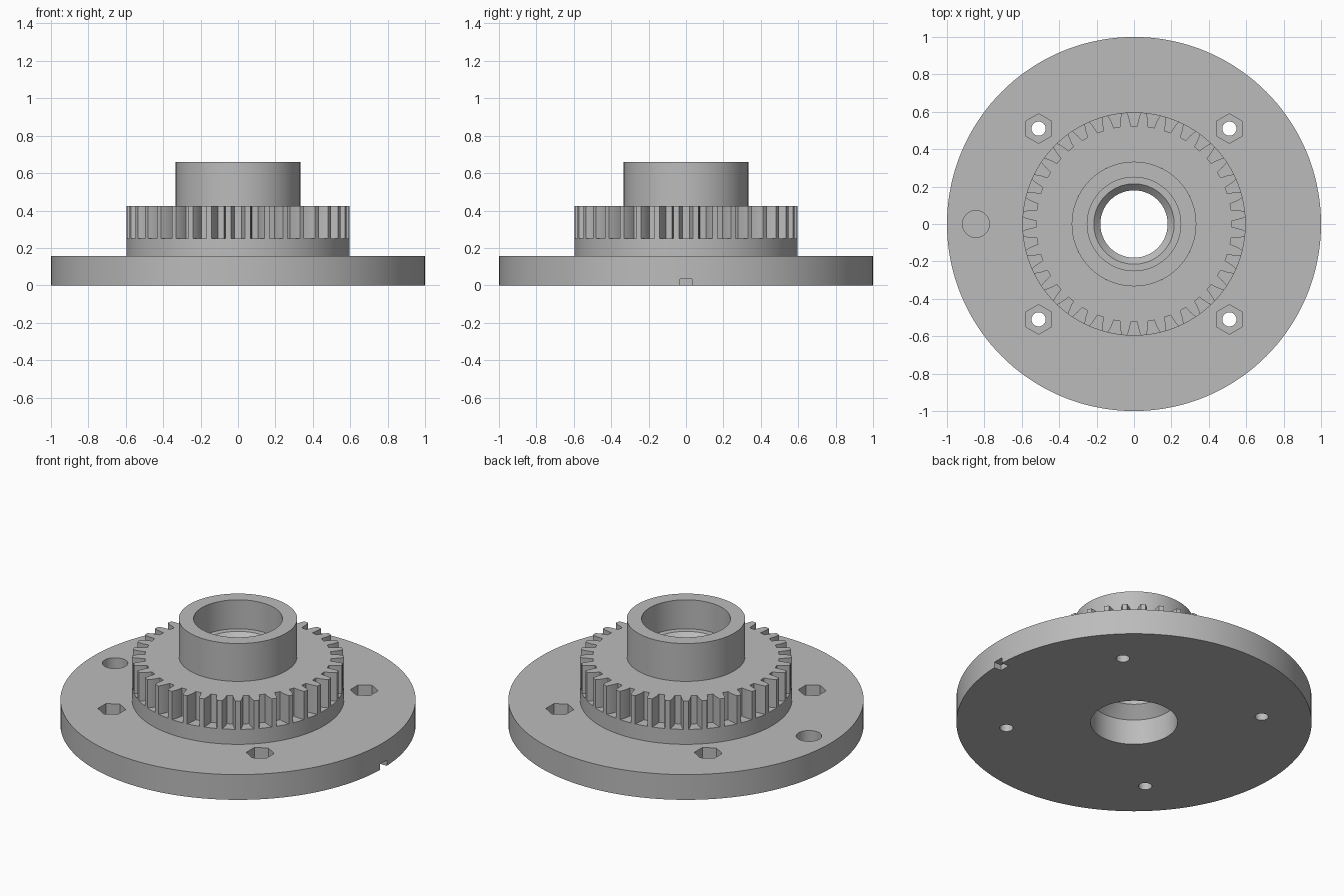
import bpy, bmesh
from math import sin, cos, pi, radians

cube = bpy.data.objects.get("Cube")
if cube:
    bpy.data.objects.remove(cube, do_unlink=True)

grey = bpy.data.materials.new("plain_grey")
grey.use_nodes = True
colour = (0.5, 0.5, 0.5, 1)
grey.diffuse_color = colour
grey.node_tree.nodes["Principled BSDF"].inputs["Base Color"].default_value = colour


def finish(name, bm):
    bmesh.ops.recalc_face_normals(bm, faces=bm.faces)
    mesh = bpy.data.meshes.new(name)
    bm.to_mesh(mesh)
    bm.free()
    obj = bpy.data.objects.new(name, mesh)
    bpy.context.collection.objects.link(obj)
    mesh.materials.append(grey)
    return obj


def activate(obj):
    bpy.ops.object.select_all(action='DESELECT')
    obj.select_set(True)
    bpy.context.view_layer.objects.active = obj


def lathe(name, profile, segments=144):
    """Revolve a closed (radius, height) profile around z."""
    bm = bmesh.new()
    rings = []
    for i in range(segments):
        a = 2 * pi * i / segments
        rings.append([bm.verts.new((r * cos(a), r * sin(a), z)) for r, z in profile])
    n = len(profile)
    for i, ring in enumerate(rings):
        nxt = rings[(i + 1) % segments]
        for j in range(n):
            k = (j + 1) % n
            bm.faces.new((ring[j], nxt[j], nxt[k], ring[k]))
    return finish(name, bm)


def prism(name, x, y, radius, z0, z1, sides, turn=0):
    bm = bmesh.new()
    corners = [turn + 2 * pi * i / sides for i in range(sides)]
    base = bm.faces.new([bm.verts.new((x + radius * cos(a), y + radius * sin(a), z0))
                         for a in corners])
    top = bmesh.ops.extrude_face_region(bm, geom=[base])["geom"]
    for v in top:
        if isinstance(v, bmesh.types.BMVert):
            v.co.z = z1
    return finish(name, bm)


def cut(target, cutter):
    mod = target.modifiers.new("cut", 'BOOLEAN')
    mod.operation = 'DIFFERENCE'
    mod.solver = 'EXACT'
    mod.object = cutter
    activate(target)
    bpy.ops.object.modifier_apply(modifier=mod.name)
    bpy.data.objects.remove(cutter, do_unlink=True)


# Flange, collar and hub with the stepped, chamfered bore
FLANGE, COLLAR, GEAR, TOP = 0.157, 0.25, 0.425, 0.66
HUB_R, TIP_R, ROOT_R = 0.333, 0.597, 0.525
body = lathe("flange_and_hub", [
    (1, 0), (1, FLANGE), (TIP_R, FLANGE), (TIP_R, COLLAR),
    (HUB_R, COLLAR), (HUB_R, TOP),
    (0.25, TOP), (0.25, 0.48), (0.215, 0.48), (0.18, 0.445),
    (0.18, 0.222), (0.245, FLANGE), (0.245, 0)])

# Four bolt holes with hexagonal nut pockets
for sx in (-1, 1):
    for sy in (-1, 1):
        x, y = 0.51 * sx, 0.51 * sy
        cut(body, prism("bolt_cutter", x, y, 0.038, -0.1, 0.3, 32))
        cut(body, prism("nut_cutter", x, y, 0.079, 0.06, 0.3, 6, pi / 2))

# Blind round pocket near the rim
cut(body, prism("pocket_cutter", -0.845, 0, 0.072, 0.04, 0.3, 48))

# Small index notch under the rim
bm = bmesh.new()
bmesh.ops.create_cube(bm, size=1)
bmesh.ops.scale(bm, vec=(0.1, 0.066, 0.07), verts=bm.verts)
bmesh.ops.translate(bm, vec=(1, 0, 0), verts=bm.verts)
cut(body, finish("notch_cutter", bm))

# Gear ring: tooth outline joined to a circle around the hub
TEETH = 36
flank = [(-3.1, ROOT_R), (-2.85, 0.542), (-2.4, 0.564), (-1.95, 0.58), (-1.35, TIP_R)]
tooth = flank + [(0, TIP_R)] + [(-a, r) for a, r in reversed(flank)]
bm = bmesh.new()
columns = []
for t in range(TEETH):
    for offset, r in tooth:
        a = radians((t + 0.5) * 360 / TEETH + offset)
        columns.append([bm.verts.new((rad * cos(a), rad * sin(a), z))
                        for rad, z in ((HUB_R, GEAR), (r, GEAR), (r, COLLAR), (HUB_R, COLLAR))])
for i, col in enumerate(columns):
    nxt = columns[(i + 1) % len(columns)]
    for j in range(4):
        k = (j + 1) % 4
        bm.faces.new((col[j], col[k], nxt[k], nxt[j]))
gear = finish("gear_ring", bm)

# Smooth the round walls, keep the machined edges crisp
for obj in (body, gear):
    activate(obj)
    bpy.ops.object.shade_smooth_by_angle(angle=radians(20))
